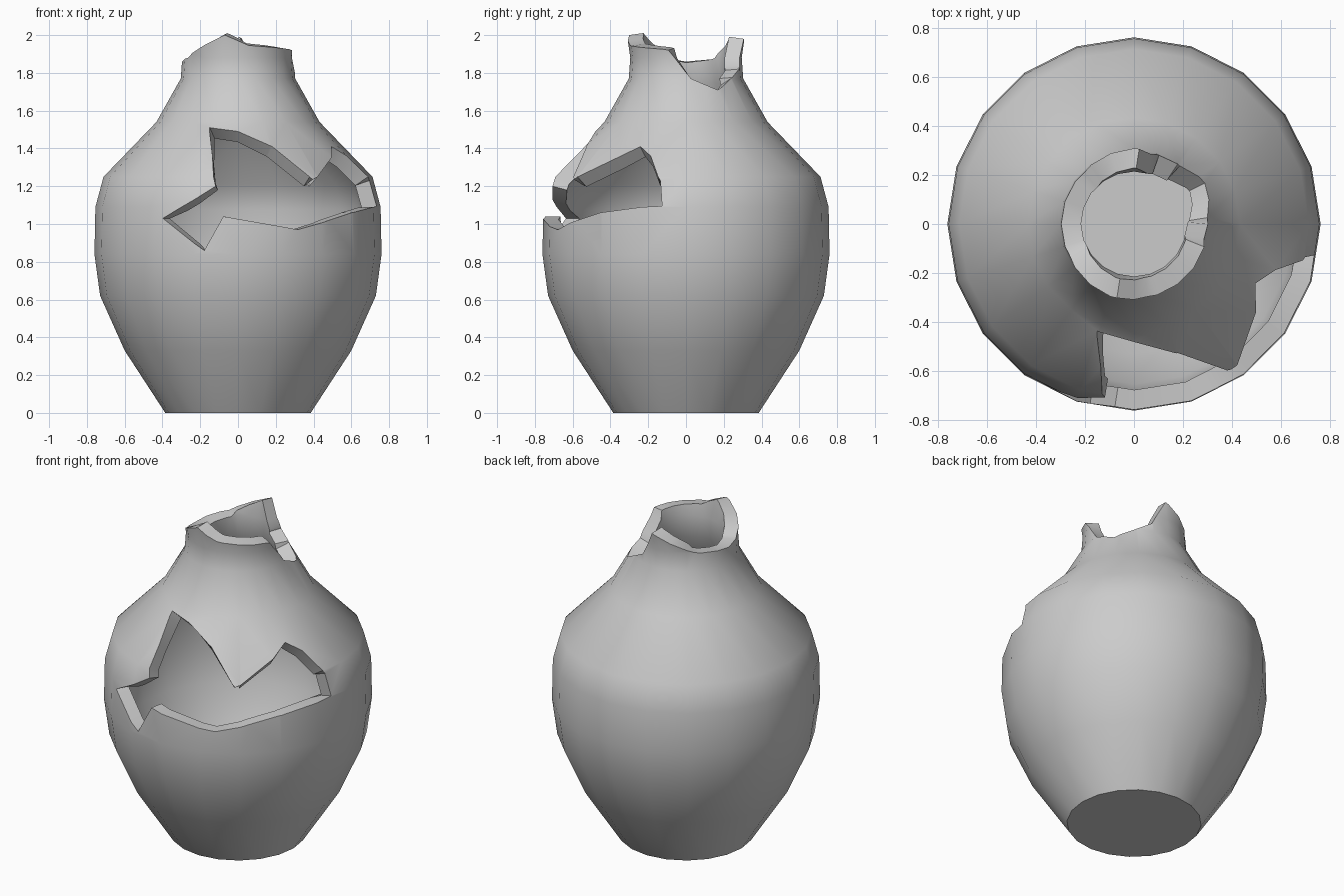
import bpy, bmesh
from math import sin, cos, pi, radians, floor
from mathutils import Vector
from mathutils.geometry import delaunay_2d_cdt

if "Cube" in bpy.data.objects:
    bpy.data.objects.remove(bpy.data.objects["Cube"])

SIDES = 20
STEP = 2 * pi / SIDES
TOP = 2.02

# Outer profile of the pot: (height, radius)
profile = [(0, .385), (.33, .6), (.62, .73), (.84, .76), (1.09, .755), (1.25, .712),
           (1.54, .432), (1.77, .303), (1.88, .295), (TOP, .315)]

# Broken outlines as (degrees from the front towards +x, height)
hole = [(-19, 1.51), (0, 1.49), (19, 1.41), (33.7, 1.235), (64, 1.41), (72, 1.36),
        (79, 1.23), (80.2, 1.095), (72, 1.09), (53, 1.06), (40, 1.02), (25, .97),
        (-6, 1.04), (-13.7, .86), (-32, 1.03), (-18, 1.13), (-9.5, 1.2), (-13, 1.36)]
rim = [(-180, 1.972), (-135, 1.88), (-90, 1.86), (-65, 1.88), (-13, 2.0), (11, 1.945),
       (66, 1.925), (72, 1.92), (95, 1.77), (120, 1.71), (160, 1.82), (176, 1.98), (180, 1.972)]


def radius(z):
    for (z0, r0), (z1, r1) in zip(profile, profile[1:]):
        if z <= z1 + 1e-6:
            return r0 + (r1 - r0) * (z - z0) / (z1 - z0)
    return profile[-1][1]


def wrap(u, z):
    """Roll a flat (angle, height) point onto the faceted pot."""
    k = floor(u / STEP + 1e-6)
    f = u / STEP - k
    a, b = k * STEP, (k + 1) * STEP
    r = radius(z)
    p = Vector((sin(a), -cos(a), 0)).lerp(Vector((sin(b), -cos(b), 0)), f) * r
    p.z = z
    return p


# Flat unrolled grid, with the cracks laid over it
pts, edges = [], []
cols, rows = SIDES + 1, len(profile)
for j, (z, _) in enumerate(profile):
    for i in range(cols):
        pts.append(Vector((-pi + i * STEP, z)))
        n = j * cols + i
        if i:
            edges.append((n - 1, n))
        if j:
            edges.append((n - cols, n))


def add_region(outline):
    start = len(pts)
    pts.extend(Vector((radians(a), z)) for a, z in outline)
    return list(range(start, len(pts)))


missing = [add_region(hole[::-1]), add_region(rim + [(180, TOP), (-180, TOP)])]
verts, _, faces, _, _, origin = delaunay_2d_cdt(pts, edges, missing, 0, 1e-5)

# Roll up the remaining wall and close the base
bm = bmesh.new()
bv = [bm.verts.new(wrap(v.x, max(v.y, 0))) for v in verts]
for f, src in zip(faces, origin):
    if not src:
        bm.faces.new([bv[i] for i in f])
bmesh.ops.delete(bm, geom=[v for v in bm.verts if not v.link_faces], context='VERTS')
bmesh.ops.remove_doubles(bm, verts=bm.verts[:], dist=1e-4)
foot = [e for e in bm.edges if e.is_boundary and all(v.co.z < 1e-4 for v in e.verts)]
base = bmesh.ops.contextual_create(bm, geom=foot)["faces"]
bm.normal_update()
for f in base:
    if f.normal.z > 0:
        f.normal_flip()
mesh = bpy.data.meshes.new("broken_pot")
bm.to_mesh(mesh)
bm.free()
pot = bpy.data.objects.new("broken_pot", mesh)
bpy.context.collection.objects.link(pot)

# Wall thickness, then smooth skin with sharp broken edges
bpy.context.view_layer.objects.active = pot
pot.select_set(True)
wall = pot.modifiers.new("wall", 'SOLIDIFY')
wall.thickness = .08
wall.offset = -1
wall.use_even_offset = True
bpy.ops.object.modifier_apply(modifier="wall")
bpy.ops.object.shade_smooth_by_angle(angle=radians(40))
